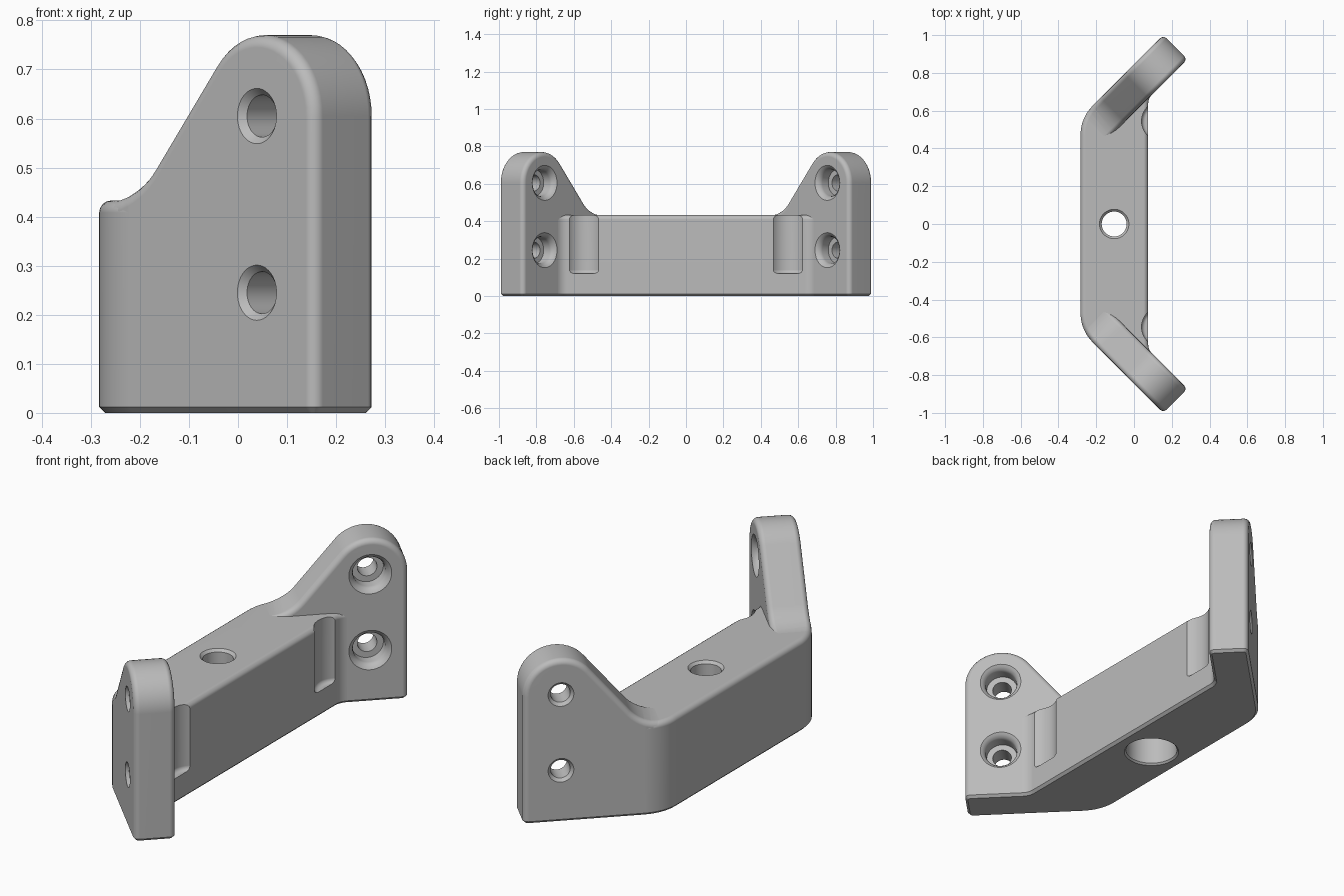
import bpy
import bmesh
from math import radians, cos, sin, pi
from mathutils import Matrix, Vector

cube = bpy.data.objects.get("Cube")
if cube:
    bpy.data.objects.remove(cube, do_unlink=True)

grey = bpy.data.materials.new("plain_grey")
grey.use_nodes = True
grey.diffuse_color = (0.5, 0.5, 0.5, 1)
grey.node_tree.nodes["Principled BSDF"].inputs["Base Color"].default_value = (0.5, 0.5, 0.5, 1)

# Main dimensions
BAR_TOP, BAR_OUT, BAR_IN = 0.433, -0.283, 0.075
WING_IN, WING_OUT, WING_END = 0.417, 0.5975, 0.817
HOLE_S, HOLE_LOW, HOLE_HIGH = 0.652, 0.245, 0.605
ROUND, CHAMFER = 0.025, 0.012
CORNER_R = 0.217
CORNER = Vector((BAR_OUT + CORNER_R, 0.472, 0))
ALONG = Vector((1, 1, 0)).normalized()
ACROSS = Vector((-1, 1, 0)).normalized()
TURN = Matrix.Rotation(radians(45), 4, 'Z')


def arc(cx, cy, r, a0, a1, n):
    angles = [radians(a0 + (a1 - a0) * i / n) for i in range(n + 1)]
    return [(cx + r * cos(a), cy + r * sin(a)) for a in angles]


def prism(points, low, high):
    """Extrude a flat outline from low to high along z."""
    bm = bmesh.new()
    base = [bm.verts.new((x, y, low)) for x, y in points]
    top = [bm.verts.new((x, y, high)) for x, y in points]
    bm.faces.new(base)
    bm.faces.new(top)
    for i in range(len(points)):
        j = (i + 1) % len(points)
        bm.faces.new((base[i], base[j], top[j], top[i]))
    bmesh.ops.recalc_face_normals(bm, faces=bm.faces)
    return bm


def lathe(profile, n=40):
    """Revolve (radius, height) points about z into a closed solid."""
    bm = bmesh.new()
    rings = [[bm.verts.new((r * cos(2 * pi * i / n), r * sin(2 * pi * i / n), h))
              for i in range(n)] for r, h in profile]
    for a, b in zip(rings, rings[1:]):
        for i in range(n):
            j = (i + 1) % n
            bm.faces.new((a[i], a[j], b[j], b[i]))
    bm.faces.new(rings[0])
    bm.faces.new(rings[-1])
    return bm


def bevel(bm, edges, offset, segments):
    bmesh.ops.bevel(bm, geom=edges, offset=offset, offset_type='OFFSET', segments=segments,
                    profile=0.5, affect='EDGES', clamp_overlap=False)
    bm.normal_update()


def level_edges(bm, z):
    return [e for e in bm.edges if all(abs(v.co.z - z) < 1e-4 for v in e.verts)]


def finish(bm, name):
    bmesh.ops.recalc_face_normals(bm, faces=bm.faces)
    mesh = bpy.data.meshes.new(name)
    bm.to_mesh(mesh)
    bm.free()
    mesh.materials.append(grey)
    obj = bpy.data.objects.new(name, mesh)
    bpy.context.collection.objects.link(obj)
    return obj


def activate(obj):
    bpy.ops.object.select_all(action='DESELECT')
    obj.select_set(True)
    bpy.context.view_layer.objects.active = obj


def cut(obj, bm):
    cutter = finish(bm, "cutter")
    cutter.hide_render = True
    mod = obj.modifiers.new("cut", 'BOOLEAN')
    mod.operation, mod.solver, mod.object = 'DIFFERENCE', 'EXACT', cutter
    activate(obj)
    bpy.ops.object.modifier_apply(modifier=mod.name)
    bpy.data.objects.remove(cutter, do_unlink=True)


def smooth(obj):
    activate(obj)
    bpy.ops.object.shade_smooth_by_angle(angle=radians(30))
    mod = obj.modifiers.new("flat_face_normals", 'WEIGHTED_NORMAL')
    mod.keep_sharp = True


# Cross bar, with short stubs hidden inside the wings
stub = ALONG * 0.5 + ACROSS * (WING_OUT - 0.001)
half = arc(CORNER.x, CORNER.y, CORNER_R, 180, 135, 8)
half.append((stub.x, stub.y))
half += arc(BAR_IN + 0.0724, 0.635, 0.0724, 135, 180, 6)
bm = prism(half + [(x, -y) for x, y in reversed(half)], 0, BAR_TOP)
bevel(bm, level_edges(bm, BAR_TOP), ROUND, 4)
bevel(bm, level_edges(bm, 0), CHAMFER, 1)
bar = finish(bm, "cross_bar")

# Vertical bolt hole, wider from below
bm = lathe([(0.137, -0.012), (0.117, 0.008), (0.117, 0.25), (0.066, 0.25),
            (0.066, 0.421), (0.09, 0.445)], 64)
bm.transform(Matrix.Translation((-0.105, 0, 0)))
cut(bar, bm)

# Tool clearance pockets beside the wings
for side in (1, -1):
    bm = prism(arc(0.145, side * 0.545, 0.105, 0, 352.5, 47), 0.12, 0.6)
    bevel(bm, level_edges(bm, 0.12), 0.02, 4)
    cut(bar, bm)
smooth(bar)


def wing(name, side):
    # Side outline: rounded ear sweeping down into the bar
    outline = [(WING_END, 0)]
    outline += arc(HOLE_S, HOLE_HIGH, WING_END - HOLE_S, 0, 140, 20)
    outline += arc(0.205, BAR_TOP + 0.1865, 0.187, -40, -90, 10)
    outline += [(0.1, BAR_TOP - 0.0005), (0.1, 0)]
    bm = prism(outline, -WING_OUT, -WING_IN)
    bm.transform(TURN @ Matrix.Rotation(radians(90), 4, 'X'))

    # Trim to the rounded outer corner of the bar
    for i in range(7):
        a = radians(180 - 6.4 * i)
        normal = Vector((cos(a), sin(a), 0))
        result = bmesh.ops.bisect_plane(
            bm, geom=bm.verts[:] + bm.edges[:] + bm.faces[:], dist=1e-5,
            plane_co=CORNER + normal * (CORNER_R - 0.001), plane_no=normal, clear_outer=True)
        rim = [g for g in result["geom_cut"] if isinstance(g, bmesh.types.BMEdge) and g.is_boundary]
        if rim:
            bmesh.ops.edgeloop_fill(bm, edges=rim)
    bmesh.ops.recalc_face_normals(bm, faces=bm.faces)
    bm.normal_update()

    # Round the rim of both broad faces, then chamfer the foot
    rounded = []
    for e in bm.edges:
        middle = (e.verts[0].co + e.verts[1].co) / 2
        broad = [abs(f.normal.dot(ACROSS)) > 0.05 for f in e.link_faces]
        if sum(broad) == 1 and middle.z > 0.01 and middle.dot(ALONG) > 0.11:
            rounded.append(e)
    bevel(bm, rounded, ROUND, 4)
    bevel(bm, level_edges(bm, 0), CHAMFER, 1)
    mirror = Matrix.Diagonal((1, side, 1, 1))
    bm.transform(mirror)
    obj = finish(bm, name)

    # Screw holes with a soft-edged recess on the inner face
    for z in (HOLE_LOW, HOLE_HIGH):
        bm = lathe([(0.115, 0.4), (0.098, 0.414), (0.084, 0.424), (0.075, 0.436), (0.071, 0.45),
                    (0.071, 0.495), (0.043, 0.495), (0.043, 0.583), (0.066, 0.608)])
        bm.transform(mirror @ TURN @ Matrix.Translation((HOLE_S, 0, z))
                     @ Matrix.Rotation(radians(-90), 4, 'X'))
        cut(obj, bm)
    smooth(obj)


wing("back_wing", 1)
wing("front_wing", -1)
